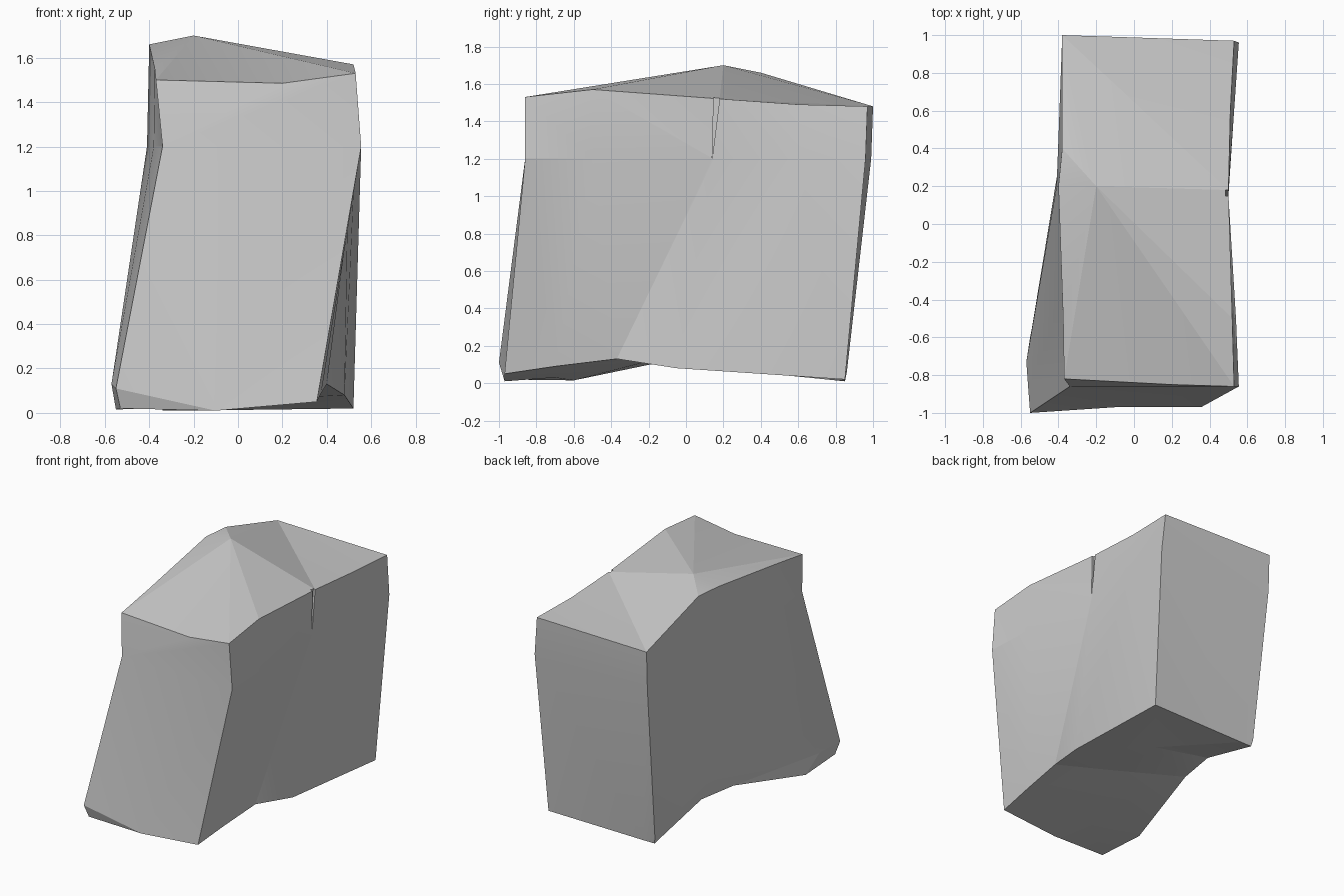
import bpy
import bmesh
from mathutils import Vector

default_cube = bpy.data.objects.get("Cube")
if default_cube:
    bpy.data.objects.remove(default_cube, do_unlink=True)

# One plain stone material
stone_grey = bpy.data.materials.new("stone_grey")
stone_grey.use_nodes = True
colour = (0.6, 0.6, 0.6, 1)
stone_grey.diffuse_color = colour
stone_grey.node_tree.nodes["Principled BSDF"].inputs["Base Color"].default_value = colour


def finish_mesh(name, bm):
    """Turn a bmesh into a linked object with outward normals."""
    bmesh.ops.recalc_face_normals(bm, faces=bm.faces)
    mesh = bpy.data.meshes.new(name)
    bm.to_mesh(mesh)
    bm.free()
    mesh.materials.append(stone_grey)
    obj = bpy.data.objects.new(name, mesh)
    bpy.context.collection.objects.link(obj)
    return obj


# Long edges of the block, each running from front to back
top_left = [(.53, -.86, 1.53), (.52, -.5, 1.57), (.5, .18, 1.52), (.51, .6, 1.49), (.53, .97, 1.48)]
waist_left = [(.555, -.86, 1.2), (.54, -.5, 1.2), (.5, .15, 1.2), (.53, .6, 1.2), (.555, .96, 1.2)]
foot_left = [(.355, -.97, .05), (.375, -.7, .09), (.4, -.37, .13), (.48, -.05, .08), (.52, .85, .02)]
underside = [(-.1, -.97, .01), (-.2, -.7, .03), (0, -.15, .13), (.1, .35, .06), (-.25, .85, .01)]
foot_right = [(-.53, -.97, .02), (-.55, -.6, .015), (-.42, .05, .15), (-.37, .35, .15), (-.34, .85, .01)]
ankle_right = [(-.55, -1, .11), (-.56, -.87, .12), (-.57, -.73, .13), (-.4, .3, .3), (-.35, .86, .06)]
waist_right = [(-.34, -.86, 1.2), (-.38, -.4, 1.2), (-.41, .2, 1.2), (-.4, .45, 1.2), (-.38, .99, 1.2)]
top_right = [(-.37, -.82, 1.5), (-.375, -.5, 1.55), (-.4, .2, 1.66), (-.38, .4, 1.66), (-.38, 1, 1.48)]
edges = [top_left, waist_left, foot_left, underside,
         foot_right, ankle_right, waist_right, top_right]

# Skin the sides and underside between neighbouring edges
bm = bmesh.new()
rails = [[bm.verts.new(point) for point in edge] for edge in edges]
for rail, following in zip(rails, rails[1:]):
    for step in range(len(rail) - 1):
        bm.faces.new((rail[step], rail[step + 1], following[step + 1], following[step]))

# Sloping top: a fan of facets around the peak, with a folded rear slope
peak = bm.verts.new((-.2, .2, 1.7))
brow = bm.verts.new((.2, -.85, 1.485))
left, right = rails[0], rails[-1]
rim = left[2::-1] + [brow] + right
for start, end in zip(rim, rim[1:]):
    bm.faces.new((peak, start, end))
bm.faces.new((peak, right[-1], left[2]))
bm.faces.new((right[-1], left[3], left[2]))
bm.faces.new((right[-1], left[4], left[3]))

# Close the front and back, folded at the waist and the chipped foot
for end, lip in ((0, [brow]), (-1, [])):
    corner = [rail[end] for rail in rails]
    bm.faces.new([corner[0], corner[1], corner[6], corner[7]] + lip)
    bm.faces.new((corner[1], corner[2], corner[3], corner[5], corner[6]))
    bm.faces.new(corner[3:6])
bmesh.ops.triangulate(bm, faces=bm.faces, quad_method="SHORT_EDGE")
block = finish_mesh("stone_block", bm)

# Wedge that opens the narrow crack in the side
bm = bmesh.new()
wedge = [(.14, 1.2), (.15, 1.6), (.19, 1.6)]
base = bm.faces.new([bm.verts.new((.485, y, z)) for y, z in wedge])
pulled = bmesh.ops.extrude_face_region(bm, geom=[base])
for item in pulled["geom"]:
    if isinstance(item, bmesh.types.BMVert):
        item.co += Vector((.1, 0, 0))
cutter = finish_mesh("crack_cutter", bm)
cutter.hide_render = True

bpy.ops.object.select_all(action="DESELECT")
block.select_set(True)
bpy.context.view_layer.objects.active = block
crack = block.modifiers.new("crack", "BOOLEAN")
crack.operation = "DIFFERENCE"
crack.solver = "EXACT"
crack.object = cutter
bpy.ops.object.modifier_apply(modifier=crack.name)
bpy.data.objects.remove(cutter, do_unlink=True)

# Soften shallow bends and keep the corners crisp
bpy.ops.object.shade_smooth_by_angle(angle=.2)
